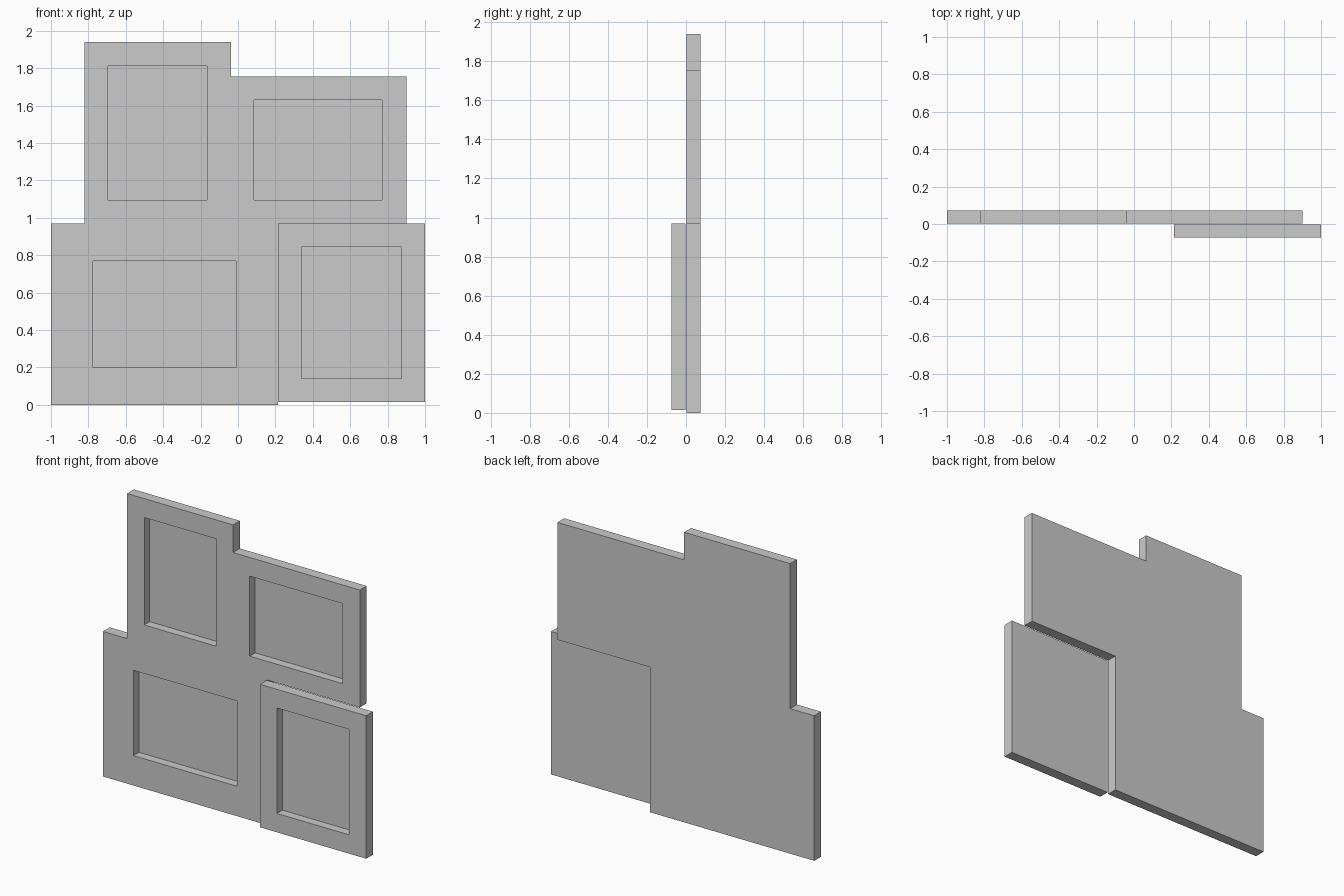
import bpy, bmesh

if "Cube" in bpy.data.objects:
    bpy.data.objects.remove(bpy.data.objects["Cube"])

THICK = 0.0715   # frame thickness
RECESS = 0.058   # depth of each picture opening


def prism(name, loops, y0, y1):
    """Closed solid(s) made by extruding x-z outlines from y0 to y1."""
    bm = bmesh.new()
    for pts in loops:
        face = bm.faces.new([bm.verts.new((x, y0, z)) for x, z in pts])
        ext = bmesh.ops.extrude_face_region(bm, geom=[face], use_keep_orig=True)
        moved = [v for v in ext["geom"] if isinstance(v, bmesh.types.BMVert)]
        bmesh.ops.translate(bm, verts=moved, vec=(0, y1 - y0, 0))
    bmesh.ops.recalc_face_normals(bm, faces=bm.faces)
    mesh = bpy.data.meshes.new(name)
    bm.to_mesh(mesh)
    bm.free()
    obj = bpy.data.objects.new(name, mesh)
    bpy.context.collection.objects.link(obj)
    return obj


def rect(x0, x1, z0, z1):
    return [(x0, z0), (x1, z0), (x1, z1), (x0, z1)]


def frame(name, outline, windows, front):
    """Slab with recessed, solid-backed picture openings in its front."""
    slab = prism(name, [outline], front, front + THICK)
    cutter = prism(name + "_cutter", [rect(*w) for w in windows],
                   front - 0.03, front + RECESS)
    cutter.hide_render = True
    mod = slab.modifiers.new("openings", "BOOLEAN")
    mod.operation = "DIFFERENCE"
    mod.solver = "EXACT"
    mod.object = cutter
    bpy.context.view_layer.objects.active = slab
    bpy.ops.object.modifier_apply(modifier=mod.name)
    bpy.data.objects.remove(cutter, do_unlink=True)
    return slab


# Three joined frames sharing one stepped outline
frame("rear_triple_frame",
      [(-1, 0), (0.215, 0), (0.215, 0.97), (0.9, 0.97), (0.9, 1.755),
       (-0.038, 1.755), (-0.038, 1.94), (-0.822, 1.94), (-0.822, 0.97), (-1, 0.97)],
      [(-0.695, -0.165, 1.095, 1.813),
       (0.085, 0.77, 1.095, 1.63),
       (-0.775, -0.01, 0.2, 0.77)],
      front=0.002)

# Single frame standing proud at the lower right
frame("front_single_frame",
      rect(0.215, 1.0, 0.014, 0.97),
      [(0.34, 0.873, 0.14, 0.845)],
      front=-0.0735)
